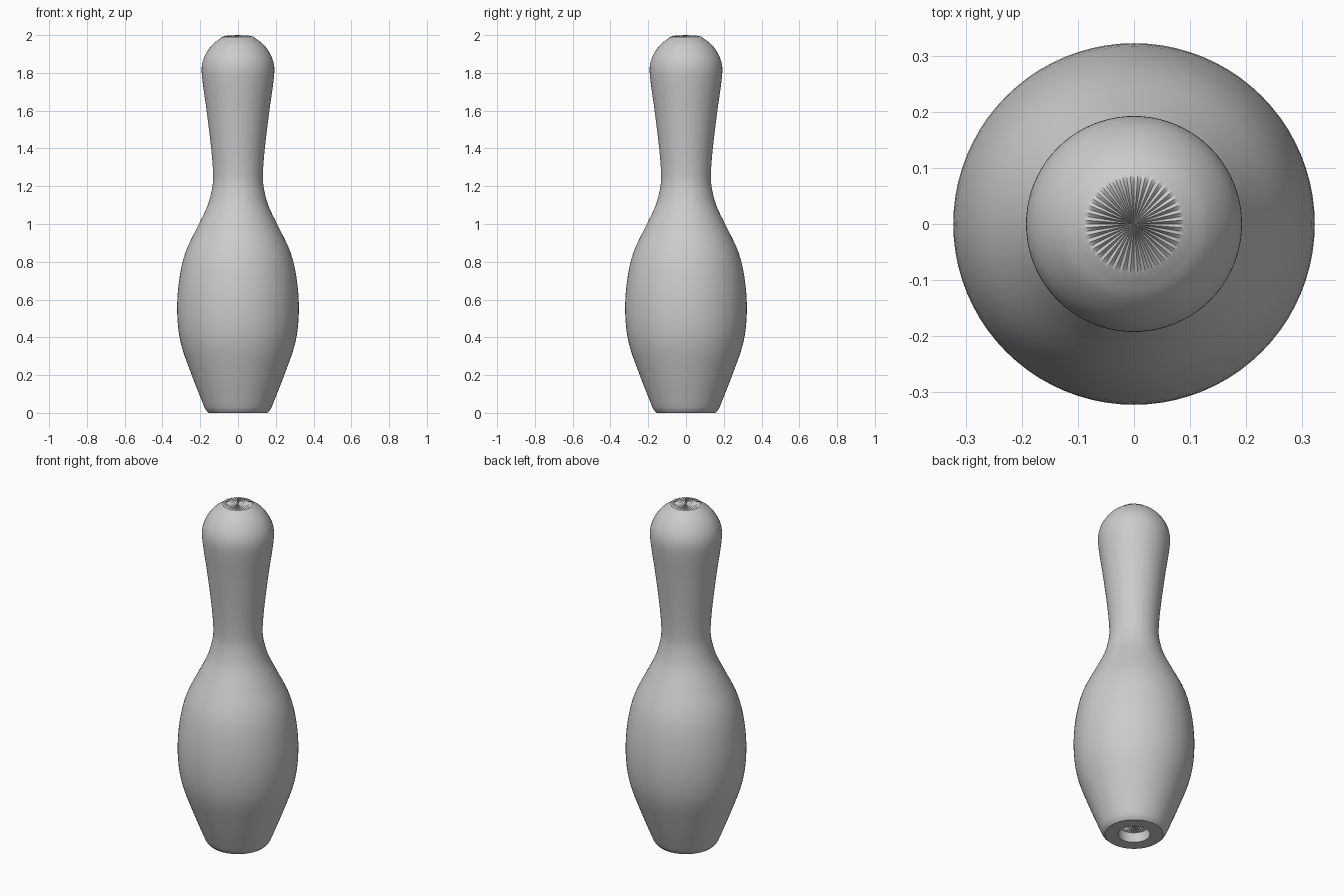
import bpy, bmesh, math
from mathutils import Vector
from mathutils.geometry import interpolate_bezier

cube = bpy.data.objects.get("Cube")
if cube:
    bpy.data.objects.remove(cube, do_unlink=True)

SIDES = 80

grey = bpy.data.materials.new("light grey")
grey.use_nodes = True
grey.diffuse_color = (0.6, 0.6, 0.6, 1)
grey.node_tree.nodes["Principled BSDF"].inputs["Base Color"].default_value = (0.6, 0.6, 0.6, 1)


def smooth_profile(points, steps=4):
    """Run a smooth curve through (radius, height) points."""
    p = [Vector((r, z, 0)) for r, z in points]
    tangents = [(p[min(i + 1, len(p) - 1)] - p[max(i - 1, 0)]).normalized()
                for i in range(len(p))]
    curve = []
    for i in range(len(p) - 1):
        reach = (p[i + 1] - p[i]).length / 3
        piece = interpolate_bezier(p[i], p[i] + tangents[i] * reach,
                                   p[i + 1] - tangents[i + 1] * reach, p[i + 1], steps + 1)
        curve += piece[:-1]
    return [(v.x, v.y, 0) for v in curve + [p[-1]]]


# Outer body from the foot up to the rim of the crown
body = smooth_profile([(0.186, 0.05), (0.245, 0.2), (0.303, 0.37), (0.322, 0.53),
                       (0.312, 0.7), (0.278, 0.85), (0.207, 1.0), (0.16, 1.1),
                       (0.135, 1.2), (0.132, 1.27), (0.142, 1.4), (0.166, 1.6),
                       (0.187, 1.75), (0.192, 1.83), (0.176, 1.89), (0.135, 1.95), (0.09, 1.985)])

# Hollow in the underside, then chamfered foot; third value is the pleat depth
foot = [(0.03, 0.075, 0.004), (0.06, 0.07, 0.005), (0.08, 0.055, 0), (0.085, 0.03, 0),
        (0.085, 0.0, 0), (0.155, 0.0, 0), (0.168, 0.012, 0), (0.177, 0.028, 0)]

# Pleated crown closing the top
crown = [(0.078, 1.991, 0.003), (0.055, 1.994, 0.005), (0.025, 1.997, 0.003)]

bm = bmesh.new()
rings = []
for radius, height, pleat in foot + body + crown:
    ring = []
    for i in range(SIDES):
        a = math.tau * i / SIDES
        fold = pleat * (1 if i % 2 else -1)
        r = radius + fold
        ring.append(bm.verts.new((r * math.cos(a), r * math.sin(a), height + fold * 0.6)))
    rings.append(ring)

for low, high in zip(rings, rings[1:]):
    for i in range(SIDES):
        j = (i + 1) % SIDES
        bm.faces.new((low[i], low[j], high[j], high[i]))

# Fans at the centre of the hollow and of the crown
for ring, height in ((rings[0], 0.078), (rings[-1], 2.0)):
    centre = bm.verts.new((0, 0, height))
    for i in range(SIDES):
        bm.faces.new((ring[i], ring[(i + 1) % SIDES], centre))

bmesh.ops.recalc_face_normals(bm, faces=bm.faces)
mesh = bpy.data.meshes.new("pin_body")
bm.to_mesh(mesh)
bm.free()
mesh.materials.append(grey)

pin = bpy.data.objects.new("pin_body", mesh)
bpy.context.collection.objects.link(pin)
bpy.context.view_layer.objects.active = pin
pin.select_set(True)
bpy.ops.object.shade_smooth_by_angle(angle=math.radians(40))
